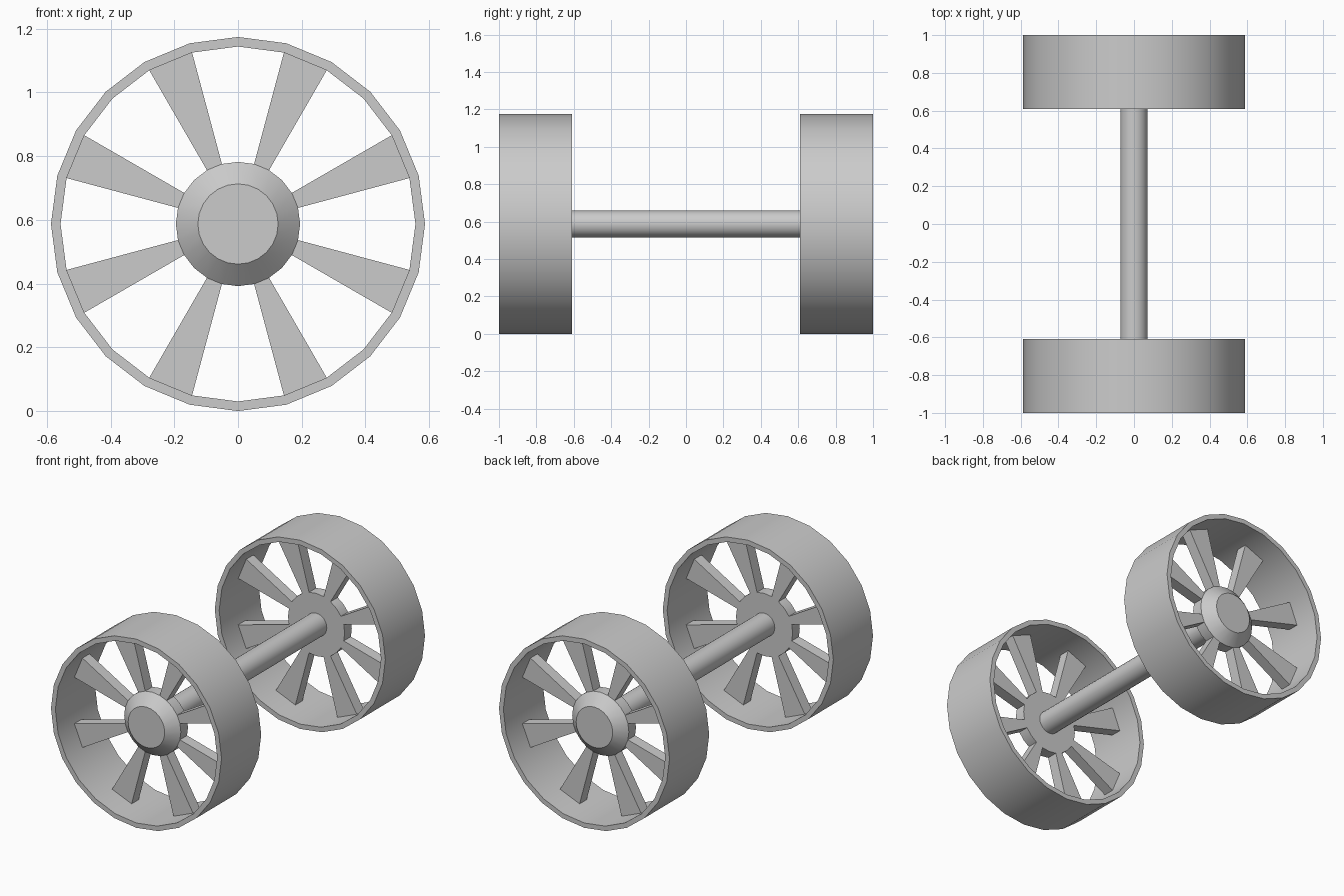
import bpy, bmesh, math
from mathutils import Vector

cube = bpy.data.objects.get("Cube")
if cube:
    bpy.data.objects.remove(cube, do_unlink=True)

SEGMENTS = 24
RIM_R, RIM_INNER_R, HUB_R, CAP_R, AXLE_R = 0.587, 0.557, 0.195, 0.126, 0.072
OUTER_Y, INNER_Y = 1.0, 0.61          # rim width
CAP_Y, HUB_OUT_Y, HUB_IN_Y = 0.90, 0.84, 0.77
STEP = math.tau / SEGMENTS

grey = bpy.data.materials.new("grey metal")
grey.use_nodes = True
colour = (0.6, 0.6, 0.6, 1)
grey.diffuse_color = colour
grey.node_tree.nodes["Principled BSDF"].inputs["Base Color"].default_value = colour


def point(radius, step, y):
    a = step * STEP
    return Vector((radius * math.cos(a), y, RIM_R + radius * math.sin(a)))


def finish(name, bm, smooth):
    bmesh.ops.recalc_face_normals(bm, faces=bm.faces)
    mesh = bpy.data.meshes.new(name)
    bm.to_mesh(mesh)
    bm.free()
    mesh.materials.append(grey)
    obj = bpy.data.objects.new(name, mesh)
    bpy.context.collection.objects.link(obj)
    if smooth:
        bpy.ops.object.select_all(action="DESELECT")
        obj.select_set(True)
        bpy.context.view_layer.objects.active = obj
        bpy.ops.object.shade_smooth_by_angle(angle=math.radians(30))


def lathe(name, profile, closed=False):
    """Turn (radius, y) points about the axle; open profiles get end caps."""
    bm = bmesh.new()
    rings = [[bm.verts.new(point(r, i, y)) for i in range(SEGMENTS)] for r, y in profile]
    pairs = list(zip(rings, rings[1:]))
    if closed:
        pairs.append((rings[-1], rings[0]))
    else:
        bm.faces.new(rings[0])
        bm.faces.new(rings[-1])
    for a, b in pairs:
        for i in range(SEGMENTS):
            j = (i + 1) % SEGMENTS
            bm.faces.new((a[i], a[j], b[j], b[i]))
    finish(name, bm, True)


def spokes(name, side):
    """Eight flat wedges, each one rim segment wide."""
    bm = bmesh.new()
    for start in range(1, SEGMENTS, 3):
        front, back = [
            [bm.verts.new(point(r, s, side * y)) for r, s in
             ((HUB_R, start), (RIM_INNER_R, start),
              (RIM_INNER_R, start + 1), (HUB_R, start + 1))]
            for y in (HUB_OUT_Y, HUB_IN_Y)]
        bm.faces.new(front)
        bm.faces.new(back)
        for i in range(4):
            j = (i + 1) % 4
            bm.faces.new((front[i], front[j], back[j], back[i]))
    finish(name, bm, False)


# Two mirrored wheels
for label, side in (("front", -1), ("back", 1)):
    lathe(label + "_rim", [(RIM_R, side * OUTER_Y), (RIM_R, side * INNER_Y),
                           (RIM_INNER_R, side * INNER_Y),
                           (RIM_INNER_R, side * OUTER_Y)], closed=True)
    lathe(label + "_hub", [(CAP_R, side * CAP_Y), (HUB_R, side * HUB_OUT_Y),
                           (HUB_R, side * HUB_IN_Y)])
    spokes(label + "_spokes", side)

# Axle between the hubs
lathe("axle", [(AXLE_R, -HUB_IN_Y), (AXLE_R, HUB_IN_Y)])
